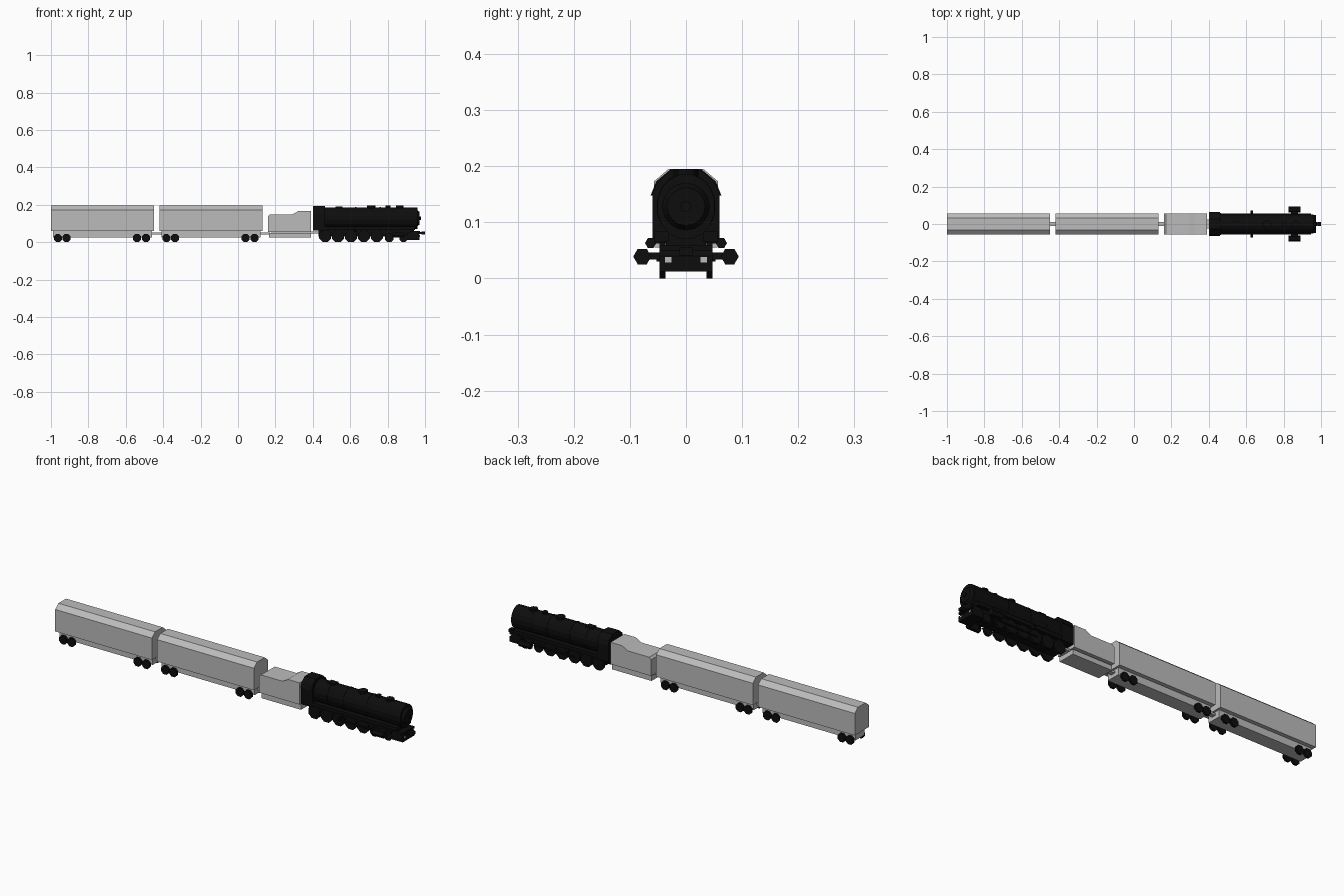
import bpy, bmesh, math
from mathutils import Matrix

cube = bpy.data.objects.get("Cube")
if cube:
    bpy.data.objects.remove(cube, do_unlink=True)


def material(name, value):
    m = bpy.data.materials.new(name)
    m.use_nodes = True
    colour = (value, value, value, 1)
    m.diffuse_color = colour
    bsdf = next(n for n in m.node_tree.nodes if n.type == "BSDF_PRINCIPLED")
    bsdf.inputs["Base Color"].default_value = colour
    return m


BLACK = material("black iron", 0.004)
GREY = material("light grey", 0.5)


def finish(name, bm, mat):
    bmesh.ops.recalc_face_normals(bm, faces=bm.faces)
    mesh = bpy.data.meshes.new(name)
    bm.to_mesh(mesh)
    bm.free()
    mesh.materials.append(mat)
    obj = bpy.data.objects.new(name, mesh)
    bpy.context.scene.collection.objects.link(obj)
    return obj


def box(name, x, y, z, mat):
    """Box given by its (low, high) range on each axis."""
    bm = bmesh.new()
    bmesh.ops.create_cube(bm, size=1)
    for v in bm.verts:
        v.co = [r[0] if c < 0 else r[1] for c, r in zip(v.co, (x, y, z))]
    return finish(name, bm, mat)


def prism(name, points, axis, low, high, mat):
    """Extrude an outline along x (points are y, z) or along y (points are x, z)."""
    bm = bmesh.new()
    place = (lambda a, b: (low, a, b)) if axis == "x" else (lambda a, b: (a, low, b))
    face = bm.faces.new([bm.verts.new(place(a, b)) for a, b in points])
    out = bmesh.ops.extrude_face_region(bm, geom=[face])
    for v in out["geom"]:
        if isinstance(v, bmesh.types.BMVert):
            v.co["xyz".index(axis)] = high
    return finish(name, bm, mat)


def cylinder(name, axis, centre, radius, length, sides, mat, tip=None, squash=1, spin=0):
    bm = bmesh.new()
    turn = {"x": Matrix.Rotation(math.pi / 2, 4, "Y"),
            "y": Matrix.Rotation(math.pi / 2, 4, "X"),
            "z": Matrix.Identity(4)}[axis]
    matrix = (Matrix.Translation(centre) @ Matrix.Diagonal((1, squash, 1, 1))
              @ turn @ Matrix.Rotation(spin, 4, "Z"))
    bmesh.ops.create_cone(bm, cap_ends=True, segments=sides, radius1=radius,
                          radius2=radius if tip is None else tip, depth=length, matrix=matrix)
    return finish(name, bm, mat)


def mirrored(half):
    """Full outline from its right half, listed bottom to top."""
    return half + [(-y, z) for y, z in reversed(half)]


def wheel_pair(name, x, diameter):
    r = diameter / 2 / math.cos(math.pi / 8)
    for side, s in (("left", 1), ("right", -1)):
        cylinder(f"{name}_{side}", "y", (x, s * 0.042, diameter / 2), r, 0.011, 8,
                 BLACK, spin=math.pi / 8)


# Passenger cars
CAR = mirrored([(0.057, 0.06), (0.057, 0.173), (0.031, 0.195)])
for label, start in (("rear", -1.0), ("front", -0.42)):
    end = start + 0.55
    prism(f"{label}_car_body", CAR, "x", start, end, GREY)
    box(f"{label}_car_underframe", (start + 0.01, end - 0.01), (-0.036, 0.036), (0.024, 0.06), GREY)
    box(f"{label}_car_coupler", (end - 0.02, end + 0.04), (-0.012, 0.012), (0.042, 0.052), GREY)
    for i, offset in enumerate((0.037, 0.083, 0.46, 0.508)):
        wheel_pair(f"{label}_car_wheel_{i + 1}", start + offset, 0.043)

# Tender
TENDER = [(0.16, 0.055), (0.39, 0.055), (0.39, 0.167), (0.325, 0.167),
          (0.292, 0.149), (0.17, 0.149), (0.16, 0.138)]
prism("tender_body", TENDER, "y", -0.056, 0.056, GREY)
box("tender_underframe", (0.165, 0.39), (-0.045, 0.045), (0.024, 0.049), GREY)
box("tender_drawbar", (0.18, 0.43), (-0.025, 0.025), (0.047, 0.057), GREY)

# Cab with overhanging roof
CAB = mirrored([(0.06, 0.062), (0.06, 0.152), (0.051, 0.172), (0.028, 0.192)])
prism("cab", CAB, "x", 0.40, 0.465, BLACK)
ROOF = mirrored([(0.063, 0.148), (0.053, 0.173), (0.028, 0.194)])
prism("cab_roof", ROOF, "x", 0.40, 0.46, BLACK)

# Boiler, bands and front
cylinder("boiler", "x", (0.7, 0, 0.129), 0.057, 0.5, 16, BLACK, squash=0.9, spin=math.pi / 16)
cylinder("smokebox", "x", (0.905, 0, 0.128), 0.059, 0.108, 16, BLACK, squash=0.88, spin=math.pi / 16)
cylinder("smokebox_door", "x", (0.965, 0, 0.128), 0.042, 0.012, 16, BLACK, tip=0.034)
cylinder("headlamp", "x", (0.972, 0, 0.128), 0.01, 0.012, 8, BLACK)
for i, x in enumerate((0.54, 0.63, 0.76)):
    cylinder(f"boiler_band_{i + 1}", "x", (x, 0, 0.129), 0.059, 0.008, 16, BLACK,
             squash=0.9, spin=math.pi / 16)

# Domes and chimney
for name, x, length in (("steam_dome", 0.712, 0.045), ("sand_dome", 0.802, 0.026),
                        ("chimney", 0.865, 0.04)):
    cylinder(name, "z", (x, 0, 0.185), length / 2, 0.02, 8, BLACK)
box("safety_valves", (0.52, 0.56), (-0.015, 0.015), (0.18, 0.191), BLACK)

# Running boards, pumps and cylinders
for side, s in (("left", 1), ("right", -1)):
    box(f"running_board_{side}", (0.46, 0.945), sorted((s * 0.03, s * 0.057)), (0.066, 0.084), BLACK)
    cylinder(f"pump_{side}", "x", (0.63, s * 0.063, 0.063), 0.01, 0.014, 6, BLACK)
    cylinder(f"steam_cylinder_{side}", "x", (0.858, s * 0.078, 0.039), 0.016, 0.065, 6, BLACK)
    box(f"cylinder_bracket_{side}", (0.84, 0.876), sorted((s * 0.03, s * 0.068)), (0.034, 0.046), BLACK)
    box(f"piston_rod_{side}", (0.6, 0.83), sorted((s * 0.047, s * 0.053)), (0.03, 0.036), BLACK)
    # Front marker plates
    box(f"marker_plate_{side}", (0.969, 0.972), sorted((s * 0.026, s * 0.037)), (0.028, 0.038), GREY)

# Chassis and wheels
box("chassis", (0.43, 0.94), (-0.036, 0.036), (0.03, 0.08), BLACK)
for i in range(5):
    wheel_pair(f"driving_wheel_{i + 1}", 0.466 + i * 0.069, 0.064)
for i, x in enumerate((0.808, 0.885)):
    wheel_pair(f"leading_wheel_{i + 1}", x, 0.045)

# Pilot and front coupler
PILOT = [(0.905, 0.012), (0.97, 0.012), (0.97, 0.04), (0.955, 0.052), (0.905, 0.052)]
prism("pilot", PILOT, "y", -0.047, 0.047, BLACK)
box("front_deck", (0.92, 0.972), (-0.047, 0.047), (0.05, 0.06), BLACK)
box("front_coupler", (0.96, 0.99), (-0.008, 0.008), (0.043, 0.053), BLACK)
box("coupler_head", (0.982, 1.0), (-0.012, 0.012), (0.041, 0.056), BLACK)
